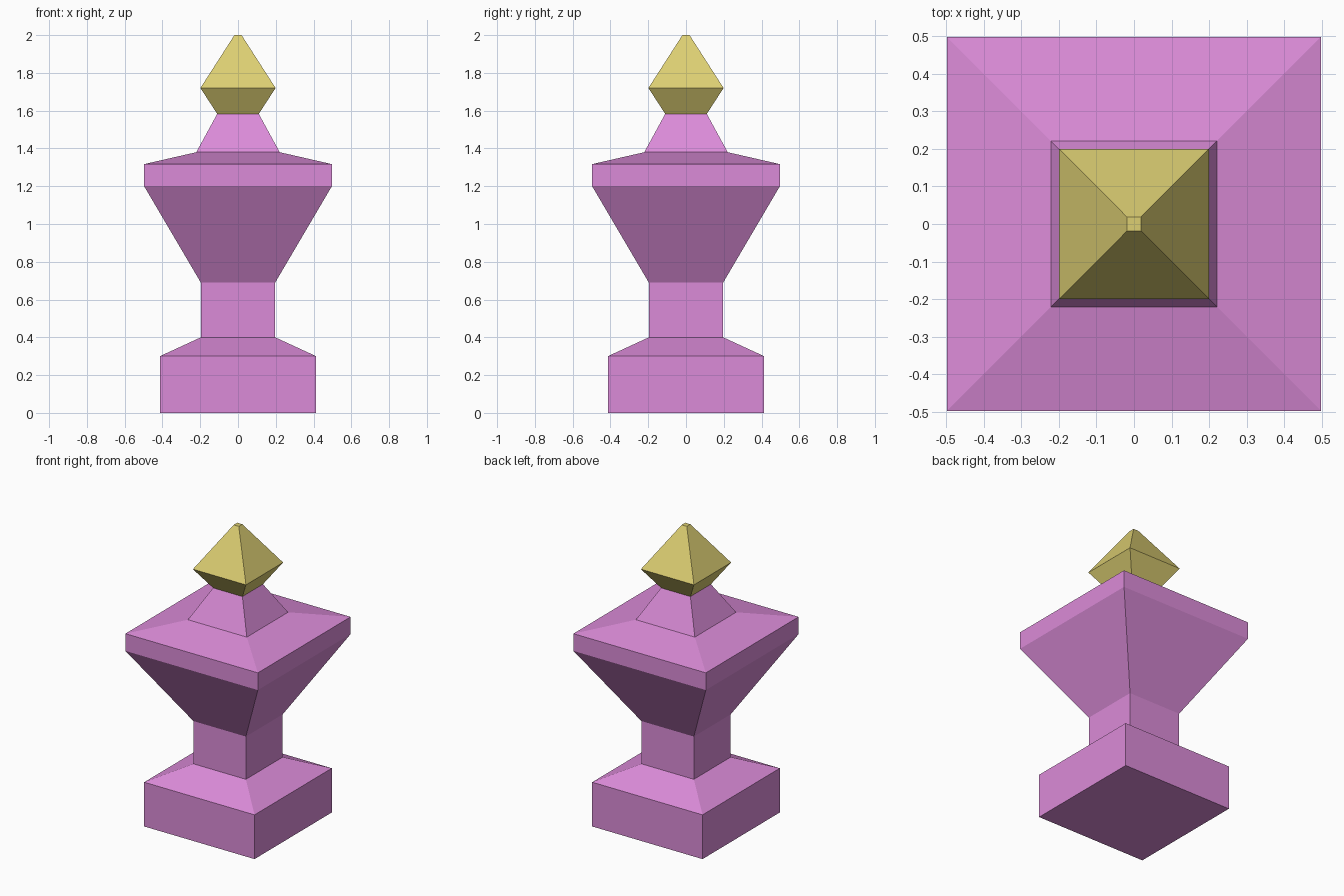
import bpy, bmesh

if "Cube" in bpy.data.objects:
    bpy.data.objects.remove(bpy.data.objects["Cube"])


def make_material(name, color):
    mat = bpy.data.materials.new(name)
    mat.diffuse_color = color
    mat.use_nodes = True
    mat.node_tree.nodes["Principled BSDF"].inputs["Base Color"].default_value = mat.diffuse_color
    return mat


def square_loft(name, profile, mat):
    """Closed solid of square section from (half_width, z) steps."""
    bm = bmesh.new()
    rings = [[bm.verts.new((sx * w, sy * w, z))
              for sx, sy in ((-1, -1), (1, -1), (1, 1), (-1, 1))]
             for w, z in profile]
    for low, high in zip(rings, rings[1:]):
        for i in range(4):
            j = (i + 1) % 4
            bm.faces.new((low[i], low[j], high[j], high[i]))
    bm.faces.new(rings[0][::-1])
    bm.faces.new(rings[-1])
    mesh = bpy.data.meshes.new(name)
    bm.to_mesh(mesh)
    bm.free()
    mesh.materials.append(mat)
    obj = bpy.data.objects.new(name, mesh)
    bpy.context.collection.objects.link(obj)
    return obj


magenta = make_material("magenta", (0.71, 0.26, 0.69, 1))
gold = make_material("gold", (0.72, 0.62, 0.17, 1))

# Plinth, neck, flared head and collar
square_loft("pedestal_body", [
    (0.414, 0.0), (0.414, 0.30), (0.197, 0.40), (0.197, 0.69),
    (0.497, 1.20), (0.497, 1.317), (0.221, 1.38), (0.11, 1.583)], magenta)

# Faceted tip
square_loft("finial", [(0.11, 1.583), (0.199, 1.72), (0.019, 2.0)], gold)
